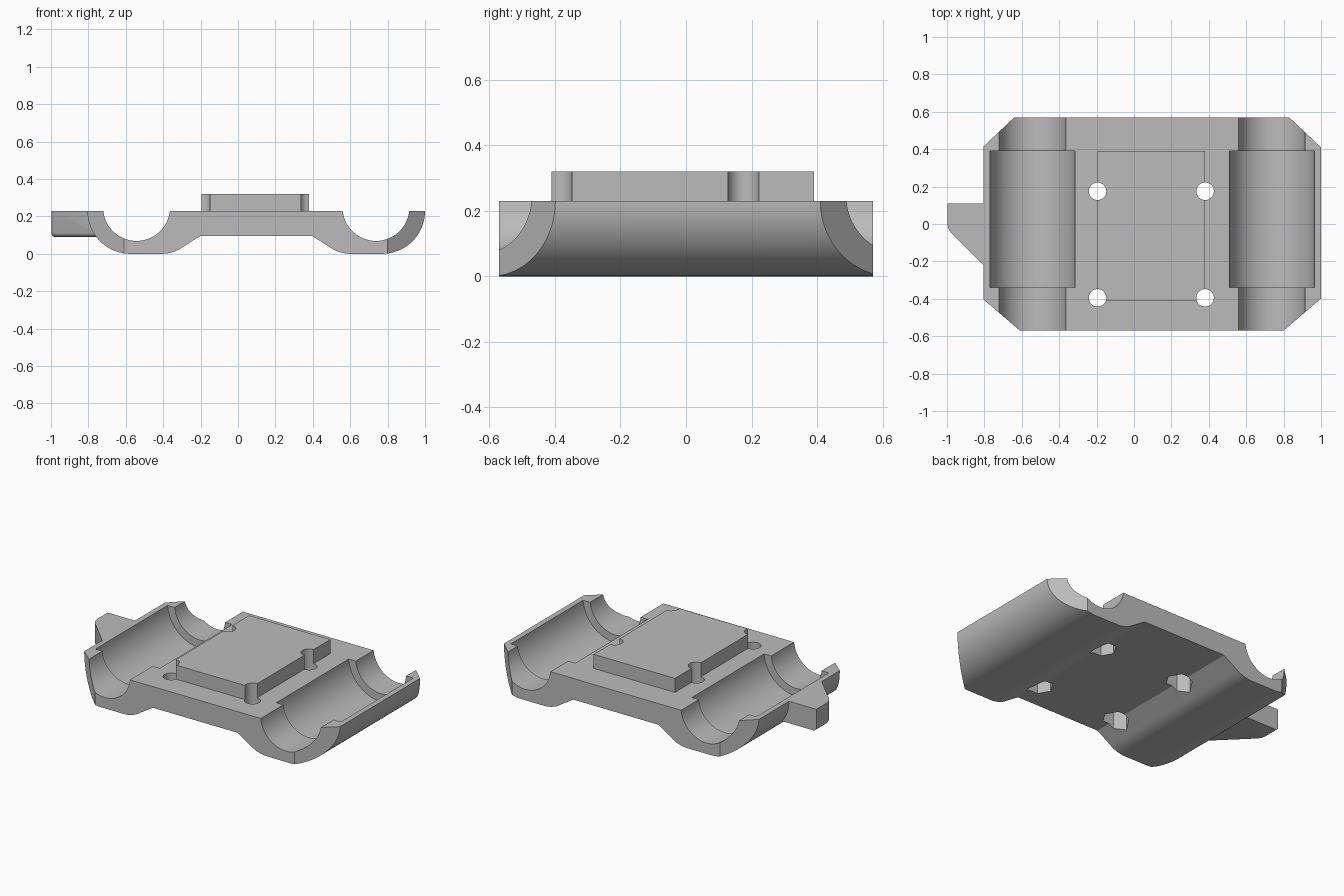
import bpy, bmesh, math
from mathutils import Matrix

cube = bpy.data.objects.get("Cube")
if cube:
    bpy.data.objects.remove(cube, do_unlink=True)

grey = bpy.data.materials.new("light_grey_plastic")
grey.use_nodes = True
grey.diffuse_color = (0.5, 0.5, 0.5, 1)
grey.node_tree.nodes["Principled BSDF"].inputs["Base Color"].default_value = (0.5, 0.5, 0.5, 1)

TOP = 0.23
LENGTH = 0.57
MID = 0.0975          # x of the mirror line between the two cradles
CRADLE = 0.64         # cradle axis distance from the mirror line


def prism(name, outline, low, high, along_y=False):
    """Extrude a closed outline along z, or an (x, z) outline along y."""
    bm = bmesh.new()
    put = (lambda p: (p[0], low, p[1])) if along_y else (lambda p: (p[0], p[1], low))
    face = bm.faces.new([bm.verts.new(put(p)) for p in outline])
    new = bmesh.ops.extrude_face_region(bm, geom=[face])["geom"]
    step = (0, high - low, 0) if along_y else (0, 0, high - low)
    bmesh.ops.translate(bm, vec=step, verts=[v for v in new if isinstance(v, bmesh.types.BMVert)])
    bmesh.ops.recalc_face_normals(bm, faces=bm.faces)
    mesh = bpy.data.meshes.new(name)
    bm.to_mesh(mesh)
    bm.free()
    mesh.materials.append(grey)
    obj = bpy.data.objects.new(name, mesh)
    bpy.context.collection.objects.link(obj)
    return obj


def arc(cx, cy, r, start, end, steps):
    angles = [math.radians(start + (end - start) * i / steps) for i in range(steps + 1)]
    return [(cx + r * math.cos(a), cy + r * math.sin(a)) for a in angles]


def circle(cx, cy, r, sides):
    return arc(cx, cy, r, 0, 360, sides)[:-1]


def apply_modifiers(obj):
    graph = bpy.context.evaluated_depsgraph_get()
    mesh = bpy.data.meshes.new_from_object(obj.evaluated_get(graph))
    obj.modifiers.clear()
    obj.data = mesh


def combine(obj, other, operation):
    mod = obj.modifiers.new(operation, 'BOOLEAN')
    mod.operation = operation
    mod.solver = 'EXACT'
    mod.object = other
    bpy.context.view_layer.update()
    apply_modifiers(obj)
    bpy.data.objects.remove(other, do_unlink=True)


def smooth(obj):
    bpy.ops.object.select_all(action='DESELECT')
    obj.select_set(True)
    bpy.context.view_layer.objects.active = obj
    bpy.ops.object.shade_smooth_by_angle(angle=math.radians(28))


# Body cross-section: half outline mirrored about the centre line
half = [(0.3, 0.095)] + arc(0.507, 0.2, 0.2, 234, 270, 8)
half += arc(0.6725, TOP, 0.23, 270, 360, 24)
outline = [(MID + x, z) for x, z in half] + [(MID - x, z) for x, z in reversed(half)]
body = prism("cradle_body", outline, -LENGTH, LENGTH, along_y=True)

# Clipped corners
corners = [(-0.82, -0.39), (-0.61, -LENGTH), (-0.61, -0.7), (0.8, -0.7), (0.8, -LENGTH), (1.01, -0.39),
           (1.01, 0.4), (0.83, LENGTH), (0.83, 0.7), (-0.64, 0.7), (-0.64, LENGTH), (-0.82, 0.4)]
combine(body, prism("corner_clip", corners, -0.1, 0.4), 'INTERSECT')

# Side tab with rounded outer and lower edges
tab_outline = [(-0.72, 0.11), (-0.998, 0.11), (-0.998, -0.0)]
tab_outline += [(-0.992, -0.025), (-0.978, -0.048), (-0.72, -0.306)]
tab = prism("side_tab", tab_outline, 0.09, TOP)
bm = bmesh.new()
bm.from_mesh(tab.data)
lower = [e for e in bm.edges if all(v.co.z < 0.1 for v in e.verts)
         and not all(v.co.x > -0.73 for v in e.verts) and not all(v.co.y > 0.1 for v in e.verts)]
bmesh.ops.bevel(bm, geom=lower, offset=0.022, segments=5, profile=0.5, affect='EDGES')
bm.to_mesh(tab.data)
bm.free()
combine(body, tab, 'UNION')

# Stepped half-round channels in both cradles
for side in (-1, 1):
    x = MID + side * CRADLE
    for radius, front, back in ((0.179, -0.7, 0.7), (0.229, -0.34, 0.39)):
        cutter = prism("channel_cutter", circle(x, 0.248, radius, 64), front, back, along_y=True)
        combine(body, cutter, 'DIFFERENCE')

# Raised plate, and screw holes with hexagonal nut pockets underneath
plate = prism("raised_plate", [(-0.195, -0.41), (0.38, -0.41), (0.38, 0.39), (-0.195, 0.39)], TOP, 0.32)
for x in (-0.195, 0.38):
    for y in (-0.395, 0.175):
        for part in (body, plate):
            combine(part, prism("hole_cutter", circle(x, y, 0.047, 32), -0.1, 0.5), 'DIFFERENCE')
        combine(body, prism("nut_cutter", circle(x, y, 0.08, 6), -0.1, 0.18), 'DIFFERENCE')

smooth(body)
smooth(plate)
